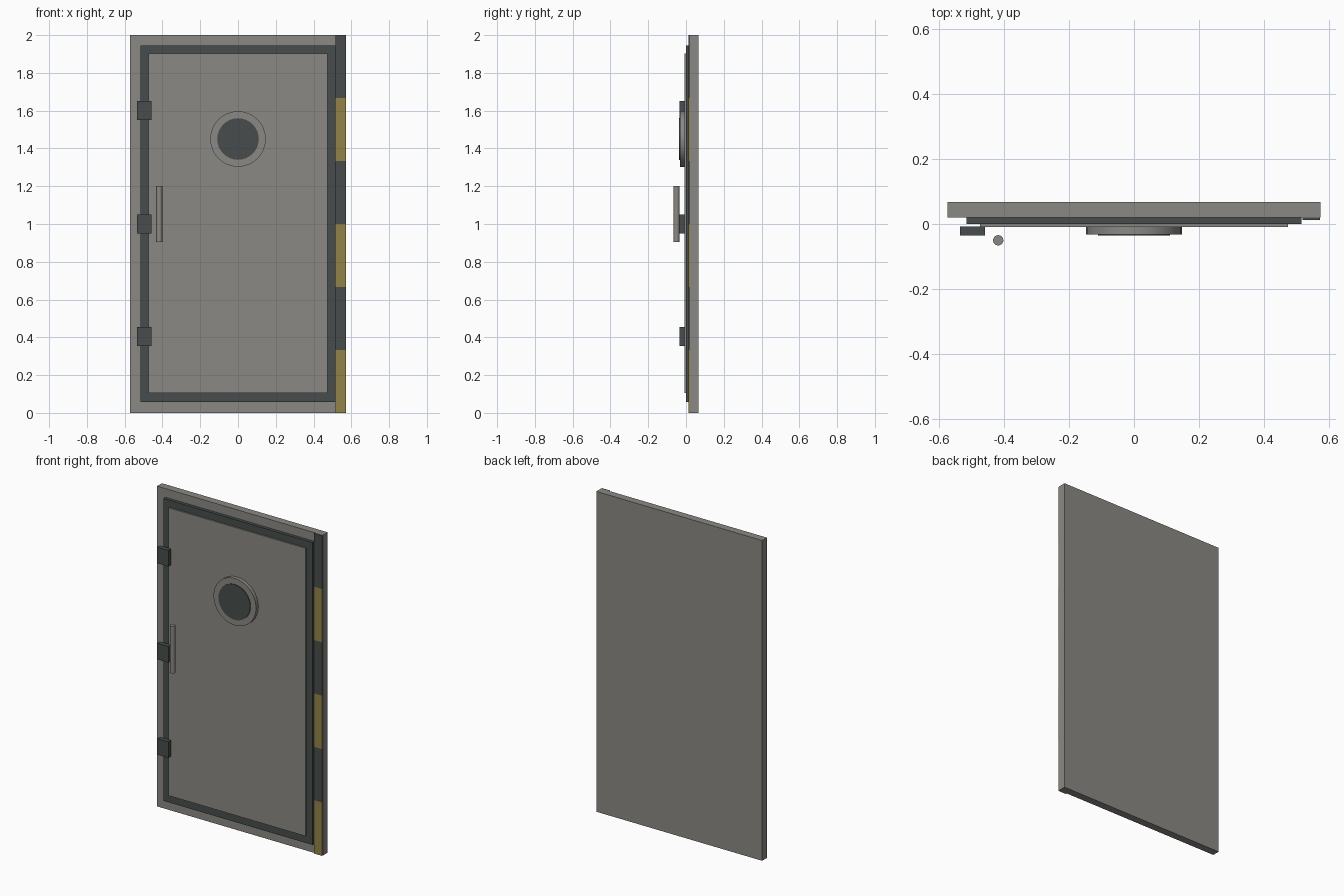
import bpy
import math

if "Cube" in bpy.data.objects:
    bpy.data.objects.remove(bpy.data.objects["Cube"])


def material(name, rgb):
    m = bpy.data.materials.new(name)
    m.diffuse_color = (*rgb, 1.0)
    m.use_nodes = True
    m.node_tree.nodes["Principled BSDF"].inputs["Base Color"].default_value = m.diffuse_color
    return m


GREY = material("grey_metal", (0.26, 0.25, 0.233))
DARK = material("dark_rubber", (0.063, 0.073, 0.072))
YELLOW = material("warning_yellow", (0.29, 0.225, 0.065))


def box(name, x, y, z, mat):
    """Box from (min, max) ranges on each axis."""
    bpy.ops.mesh.primitive_cube_add(
        size=1, location=[(a + b) / 2 for a, b in (x, y, z)])
    ob = bpy.context.object
    ob.name = name
    ob.scale = [b - a for a, b in (x, y, z)]
    bpy.ops.object.transform_apply(location=False, rotation=False, scale=True)
    ob.data.materials.append(mat)
    return ob


def cylinder(name, radius, depth, loc, mat, sides=32, rot=(0, 0, 0)):
    bpy.ops.mesh.primitive_cylinder_add(
        vertices=sides, radius=radius, depth=depth, location=loc, rotation=rot)
    ob = bpy.context.object
    ob.name = name
    ob.data.materials.append(mat)
    bpy.ops.object.shade_smooth_by_angle(angle=math.radians(35))
    return ob


# Backing frame, dark seal and raised door panel
box("door_frame", (-0.573, 0.573), (0.02, 0.067), (0, 2), GREY)
box("door_seal", (-0.515, 0.515), (0.0, 0.02), (0.058, 1.946), DARK)
box("door_panel", (-0.473, 0.473), (-0.009, 0.0), (0.105, 1.902), GREY)

# Hinges on the left edge
for i, z in enumerate((0.405, 1.0, 1.6)):
    box(f"hinge_{i + 1}", (-0.535, -0.457), (-0.035, -0.007),
        (z - 0.05, z + 0.05), DARK)

# Round window: rim and dark pane
facing = (math.pi / 2, 0, 0)
cylinder("window_rim", 0.147, 0.023, (0, -0.0205, 1.45), GREY, 32, facing)
cylinder("window_pane", 0.11, 0.026, (0, -0.023, 1.45), DARK, 32, facing)

# Upright bar handle
cylinder("handle", 0.016, 0.295, (-0.417, -0.05, 1.053), GREY, 16)

# Warning strip: alternating plates up the right edge
for i in range(6):
    box(f"warning_stripe_{i + 1}", (0.517, 0.571), (0.012, 0.02),
        (i / 3, (i + 1) / 3), DARK if i % 2 else YELLOW)
